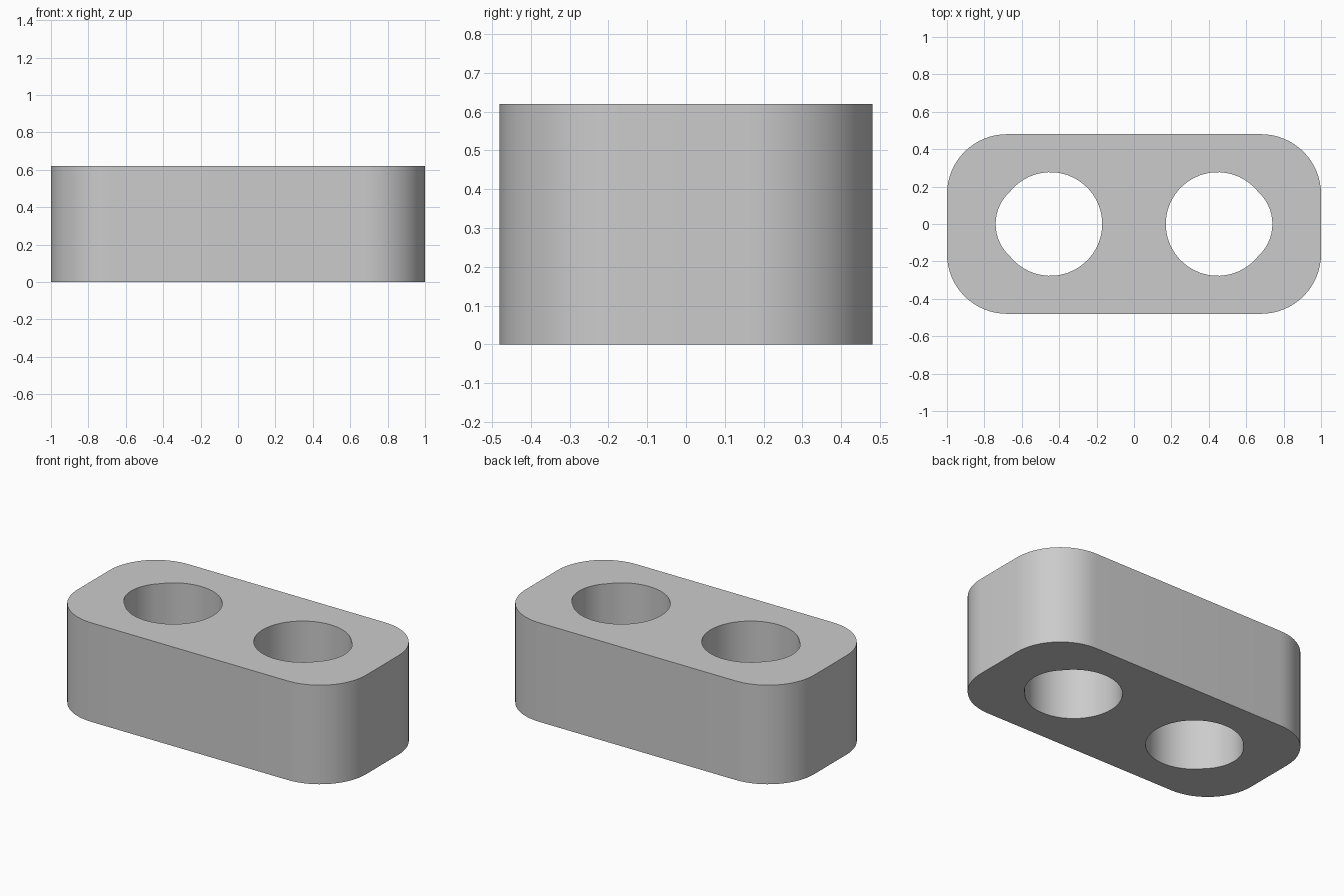
import bpy
import bmesh
from math import cos, sin, atan2, pi, radians

cube = bpy.data.objects.get("Cube")
if cube:
    bpy.data.objects.remove(cube, do_unlink=True)

HALF_X, HALF_Y, HEIGHT = 1.0, 0.48, 0.62
CORNER = 0.32
HOLE_X, HOLE_R = 0.447, 0.277       # main bore
BULGE_EDGE, BULGE_TIP = 0.17, 0.74  # shallow relief on the outer side


def arc(cx, cy, r, start, end, steps):
    return [(cx + r * cos(start + (end - start) * i / steps),
             cy + r * sin(start + (end - start) * i / steps))
            for i in range(steps + 1)]


def outer_outline():
    points = []
    for i, (sx, sy) in enumerate([(1, 1), (-1, 1), (-1, -1), (1, -1)]):
        points += arc(sx * (HALF_X - CORNER), sy * (HALF_Y - CORNER),
                      CORNER, i * pi / 2, (i + 1) * pi / 2, 16)
    return points


def hole_outline(side):
    # Round bore, with a tighter arc bulging towards the end of the block
    a = atan2(BULGE_EDGE, HOLE_R * cos(math_asin(BULGE_EDGE / HOLE_R)))
    kink_x = HOLE_X + HOLE_R * cos(a)
    sag = BULGE_TIP - kink_x
    r = (BULGE_EDGE ** 2 + sag ** 2) / (2 * sag)
    cx = BULGE_TIP - r
    b = atan2(BULGE_EDGE, kink_x - cx)
    points = arc(HOLE_X, 0, HOLE_R, a, 2 * pi - a, 40)
    points += arc(cx, 0, r, -b, b, 14)[1:-1]
    return [(side * x, y) for x, y in points]


def math_asin(v):
    return atan2(v, (1 - v * v) ** 0.5)


# Flat plate with two openings, extruded upwards
bm = bmesh.new()
edges = []
for outline in (outer_outline(), hole_outline(1), hole_outline(-1)):
    verts = [bm.verts.new((x, y, 0)) for x, y in outline]
    edges += [bm.edges.new((v, verts[i - 1])) for i, v in enumerate(verts)]
bmesh.ops.triangle_fill(bm, edges=edges, use_beauty=True, use_dissolve=False)
top = bmesh.ops.extrude_face_region(bm, geom=bm.faces[:], use_keep_orig=True)
bmesh.ops.translate(bm, vec=(0, 0, HEIGHT),
                    verts=[g for g in top["geom"] if isinstance(g, bmesh.types.BMVert)])
bmesh.ops.recalc_face_normals(bm, faces=bm.faces[:])

mesh = bpy.data.meshes.new("two_hole_block")
bm.to_mesh(mesh)
bm.free()
block = bpy.data.objects.new("two_hole_block", mesh)
bpy.context.collection.objects.link(block)

# Plain grey finish
grey = bpy.data.materials.new("grey")
grey.use_nodes = True
colour = (0.6, 0.6, 0.6, 1)
grey.diffuse_color = colour
grey.node_tree.nodes["Principled BSDF"].inputs["Base Color"].default_value = colour
mesh.materials.append(grey)

# Smooth walls with crisp rims
bpy.ops.object.select_all(action="DESELECT")
block.select_set(True)
bpy.context.view_layer.objects.active = block
bpy.ops.object.shade_smooth_by_angle(angle=radians(30))
